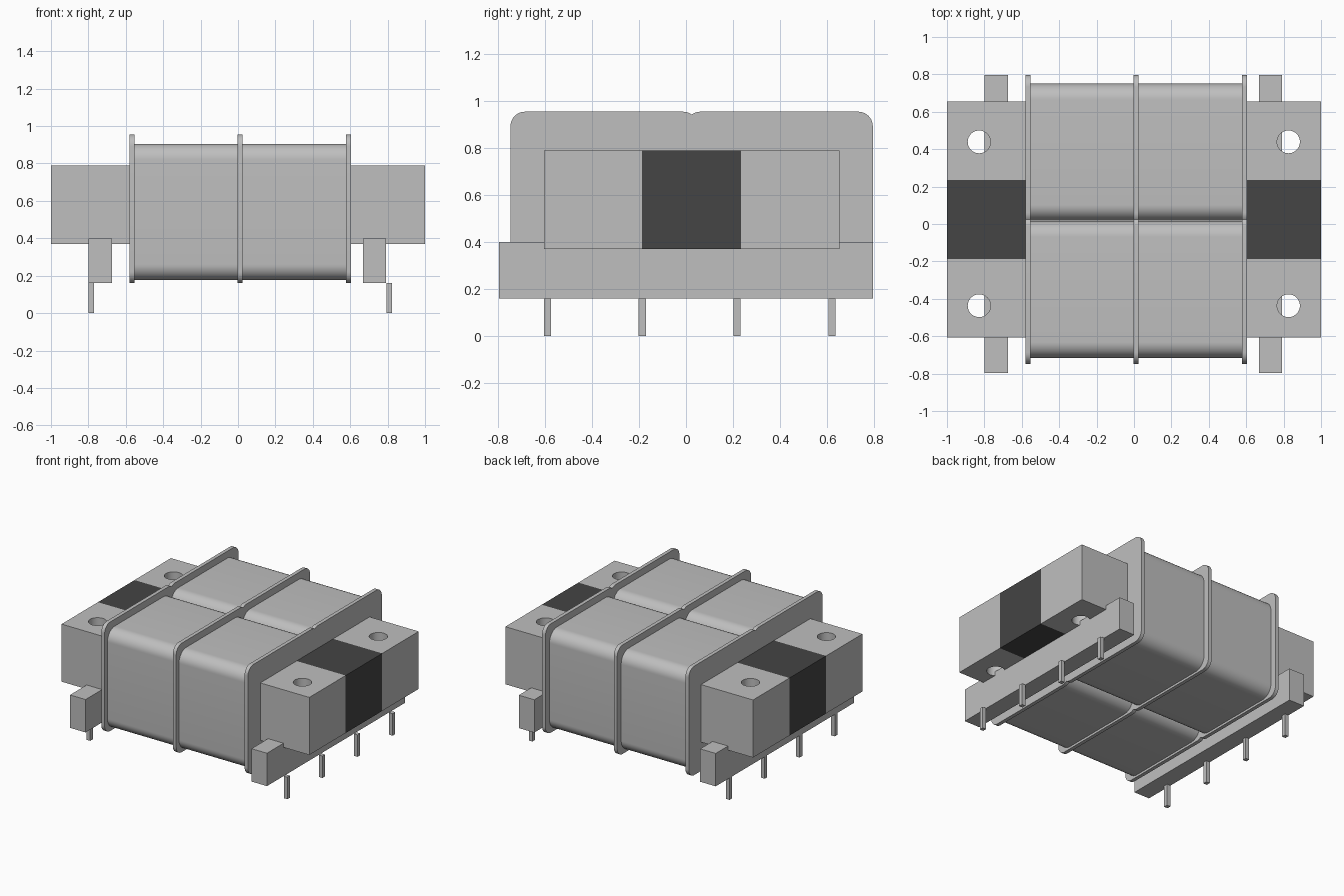
import bpy, bmesh, math
from mathutils import Matrix

if "Cube" in bpy.data.objects:
    bpy.data.objects.remove(bpy.data.objects["Cube"], do_unlink=True)


def material(name, value):
    m = bpy.data.materials.new(name)
    m.use_nodes = True
    colour = (value, value, value, 1)
    m.diffuse_color = colour
    m.node_tree.nodes["Principled BSDF"].inputs["Base Color"].default_value = colour
    return m


GREY = material("light grey", 0.52)
DARK = material("dark grey", 0.058)


def finish(name, bm, mat):
    bmesh.ops.recalc_face_normals(bm, faces=bm.faces[:])
    mesh = bpy.data.meshes.new(name)
    bm.to_mesh(mesh)
    bm.free()
    mesh.materials.append(mat)
    mesh.shade_smooth()
    mesh.set_sharp_from_angle(angle=math.radians(30))
    ob = bpy.data.objects.new(name, mesh)
    bpy.context.scene.collection.objects.link(ob)
    return ob


def box(name, x, y, z, mat=GREY):
    bm = bmesh.new()
    size = Matrix.Diagonal((x[1] - x[0], y[1] - y[0], z[1] - z[0], 1))
    centre = Matrix.Translation((sum(x) / 2, sum(y) / 2, sum(z) / 2))
    bmesh.ops.create_cube(bm, size=1, matrix=centre @ size)
    return finish(name, bm, mat)


def arc(cy, cz, r, start, end, steps=10):
    angles = [math.radians(start + (end - start) * i / steps) for i in range(steps + 1)]
    return [(cy + r * math.cos(a), cz + r * math.sin(a)) for a in angles]


def extrude_profile(name, points, x):
    """Extrude a closed (y, z) outline along x."""
    bm = bmesh.new()
    ends = [[bm.verts.new((px, y, z)) for y, z in points] for px in x]
    n = len(points)
    for ring in ends:
        bm.faces.new(ring)
    for i in range(n):
        j = (i + 1) % n
        bm.faces.new((ends[0][i], ends[0][j], ends[1][j], ends[1][i]))
    return finish(name, bm, GREY)


# Core: two drilled legs joined by dark blocks at both ends
CORE_Z = (0.37, 0.79)
for side, y, hole_y in (("front", (-0.606, -0.187), -0.437),
                        ("back", (0.235, 0.655), 0.439)):
    leg = box(side + "_core_leg", (-1, 1), y, CORE_Z)
    bm = bmesh.new()
    for hx in (-0.828, 0.826):
        bmesh.ops.create_cone(bm, cap_ends=True, segments=40, radius1=0.061,
                              radius2=0.061, depth=1,
                              matrix=Matrix.Translation((hx, hole_y, 0.58)))
    cutter = finish("hole_cutter", bm, GREY)
    cutter.hide_render = True
    mod = leg.modifiers.new("holes", 'BOOLEAN')
    mod.operation = 'DIFFERENCE'
    mod.solver = 'EXACT'
    mod.object = cutter
    bpy.context.view_layer.update()
    drilled = bpy.data.meshes.new_from_object(
        leg.evaluated_get(bpy.context.evaluated_depsgraph_get()))
    leg.modifiers.clear()
    leg.data = drilled
    drilled.set_sharp_from_angle(angle=math.radians(30))
    bpy.data.objects.remove(cutter, do_unlink=True)

box("right_core_block", (-1, -0.57), (-0.187, 0.235), CORE_Z, DARK)
box("left_core_block", (0.594, 1), (-0.187, 0.235), CORE_Z, DARK)

# Flanges: two merged rounded lobes with a small notch between them
MID_Y, BOTTOM, TOP, R = 0.024, 0.16, 0.955, 0.062
HALF, INNER = 0.772, 0.037
h = (TOP - BOTTOM) / 2
cut = math.degrees(math.asin(INNER / R))
lobe = (arc(INNER, -h + R, R, 270 - cut, 270, 5)
        + arc(HALF - R, -h + R, R, 270, 360)
        + arc(HALF - R, h - R, R, 0, 90)
        + arc(INNER, h - R, R, 90, 90 + cut, 5))
outline = lobe + [(-y, -z) for y, z in lobe[1:-1]]
outline = [(y + MID_Y, z + (TOP + BOTTOM) / 2) for y, z in outline]
FLANGES = (("right_flange", -0.580, -0.553),
           ("middle_flange", -0.002, 0.025),
           ("left_flange", 0.577, 0.604))
for name, x0, x1 in FLANGES:
    extrude_profile(name, outline, (x0, x1))

# Windings: rounded blocks between the flanges
WR, Z0, Z1 = 0.085, 0.176, 0.905
for depth, y0, y1 in (("front", -0.716, 0.016), ("back", 0.018, 0.750)):
    profile = (arc(y1 - WR, Z0 + WR, WR, 270, 360, 12)
               + arc(y1 - WR, Z1 - WR, WR, 0, 90, 12)
               + arc(y0 + WR, Z1 - WR, WR, 90, 180, 12)
               + arc(y0 + WR, Z0 + WR, WR, 180, 270, 12))
    for side, a, b in (("right", 0, 1), ("left", 1, 2)):
        extrude_profile(f"{depth}_{side}_winding", profile,
                        (FLANGES[a][2], FLANGES[b][1]))

# Terminal bars with four pins each
for side, bar_x, pin_x in (("right", (-0.798, -0.673), (-0.798, -0.769)),
                           ("left", (0.667, 0.792), (0.794, 0.823))):
    box(side + "_terminal_bar", bar_x, (-0.797, 0.797), (0.16, 0.40))
    for i in range(4):
        y = -0.591 + 0.4045 * i
        box(f"{side}_pin_{i + 1}", pin_x, (y - 0.015, y + 0.015), (0, 0.16))
